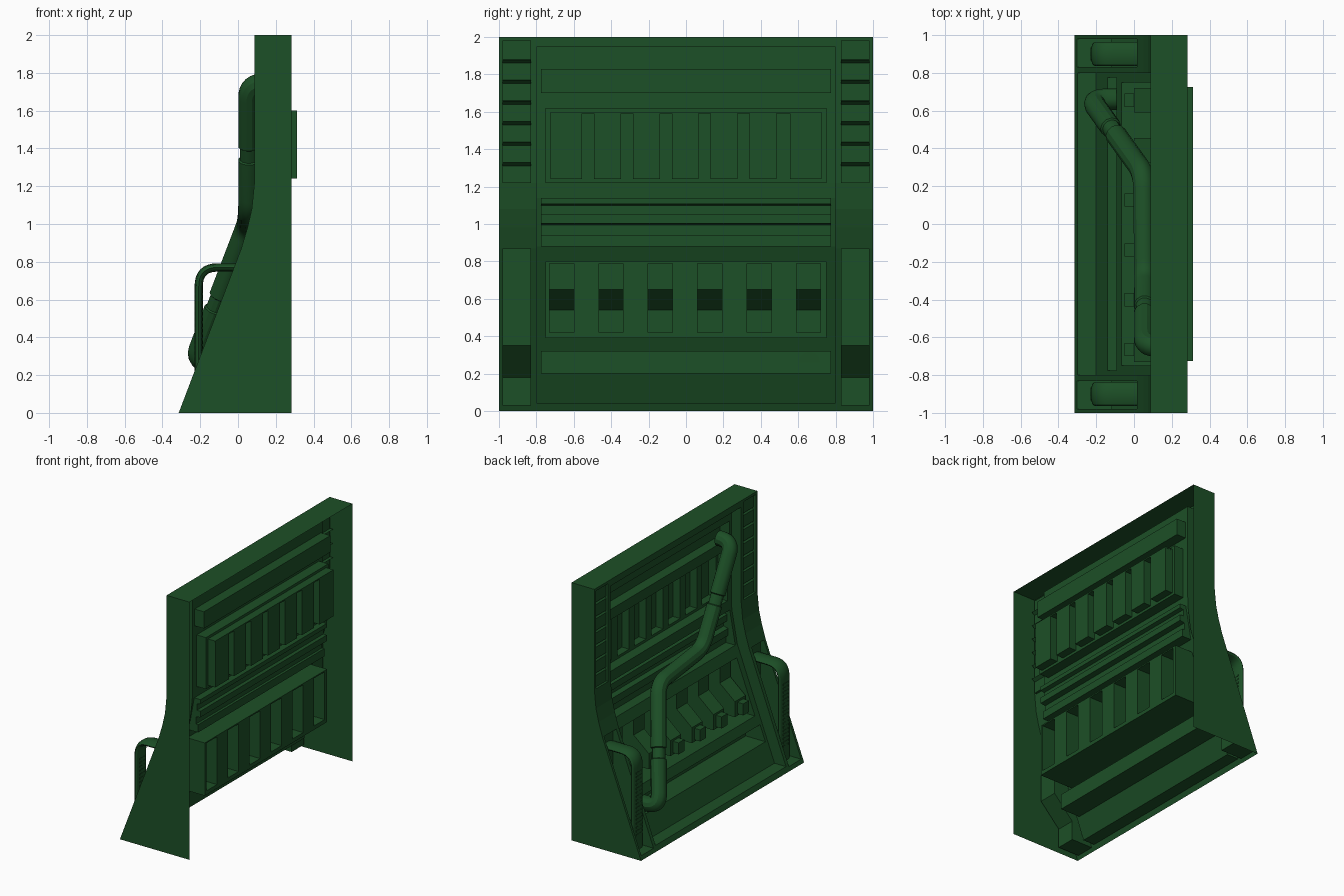
import bpy, bmesh
from mathutils import Vector

if "Cube" in bpy.data.objects:
    bpy.data.objects.remove(bpy.data.objects["Cube"])

green = bpy.data.materials.new("green_metal")
green.diffuse_color = (0.012, 0.08, 0.02, 1)
green.use_nodes = True
green.node_tree.nodes["Principled BSDF"].inputs["Base Color"].default_value = green.diffuse_color


def add_mesh(name, me):
    ob = bpy.data.objects.new(name, me)
    bpy.context.collection.objects.link(ob)
    me.materials.clear()
    me.materials.append(green)
    return ob


def finish(name, bm):
    me = bpy.data.meshes.new(name)
    bm.to_mesh(me)
    bm.free()
    return add_mesh(name, me)


def face(bm, pts, normal):
    """Face turned towards the given direction."""
    f = bm.faces.new([bm.verts.new(p) for p in pts])
    f.normal_update()
    if f.normal.dot(Vector(normal)) < 0:
        f.normal_flip()


def sheet(bm, pts, y0, y1):
    """Upward (x, z) polyline drawn out along y, facing the front side."""
    for (xa, za), (xb, zb) in zip(pts, pts[1:]):
        bm_pts = [(xa, y1, za), (xa, y0, za), (xb, y0, zb), (xb, y1, zb)]
        bm.faces.new([bm.verts.new(p) for p in bm_pts])


def wall(bm, poly, y, sign):
    face(bm, [(x, y, z) for x, z in poly], (0, sign, 0))


def pocket(bm, pts, y0, y1, ya, yb, floor=True):
    """Recess between y0 and y1 in a strip that reaches from ya to yb."""
    edge = [pts[0], pts[-1]]
    sheet(bm, edge, ya, y0)
    sheet(bm, edge, y1, yb)
    wall(bm, pts, y0, 1)
    wall(bm, pts, y1, -1)
    if floor:
        sheet(bm, pts, y0, y1)


def alternate(bm, base, cell, poly, spans, half, sign):
    """Recess floor that switches between two profiles along y."""
    y = -half
    for a, b in spans:
        sheet(bm, base, y, a)
        sheet(bm, cell, a, b)
        wall(bm, poly, a, sign)
        wall(bm, poly, b, -sign)
        y = b
    sheet(bm, base, y, half)


def box(bm, size, centre):
    verts = bmesh.ops.create_cube(bm, size=1)["verts"]
    bmesh.ops.scale(bm, vec=size, verts=verts)
    bmesh.ops.translate(bm, vec=centre, verts=verts)


def interp(pts, z):
    for (xa, za), (xb, zb) in zip(pts, pts[1:]):
        if z <= zb:
            return xa + (xb - xa) * (z - za) / (zb - za)
    return pts[-1][0]


OUTER = [(-.314, 0), (.017, .87), (.05, .98), (.073, 1.08), (.087, 1.22), (.087, 2)]
FLOOR = [(-.20, .04), (.146, .95), (.165, 1.1), (.17, 1.2), (.17, 1.95)]
BACK = .283


def o(z):
    return (interp(OUTER, z), z)


def f(z):
    return (interp(FLOOR, z), z)


# Outer shell: ends, top, rails and side strips
bm = bmesh.new()
for s in (1, -1):
    wall(bm, OUTER + [(BACK, 2), (BACK, 0)], s, s)
    wall(bm, [o(.04)] + OUTER[1:-1] + [o(1.95)] + FLOOR[::-1], .8 * s, -s)
face(bm, [(.087, -1, 2), (BACK, -1, 2), (BACK, 1, 2), (.087, 1, 2)], (0, 0, 1))
sheet(bm, [o(0), o(.04), FLOOR[0]], -.8, .8)
sheet(bm, [FLOOR[-1], o(1.95), o(2)], -.8, .8)

handle_well = [o(.03), (-.12, .03), (-.12, .18), (.045, .35), (.045, .87), o(.87)]
louvers = [o(1.22), (.105, 1.22)]
for i in range(6):
    z = 1.31 + .11 * i
    louvers += [(.105, z), (.13, z + .018), (.105, z + .019)]
louvers += [(.105, 1.98), o(1.98)]
for a, b, c, d in ((.8, .83, .98, 1), (-1, -.98, -.83, -.8)):
    sheet(bm, [o(0), o(.03)], a, d)
    pocket(bm, handle_well, b, c, a, d)
    sheet(bm, OUTER[1:5], a, d)
    pocket(bm, louvers, b, c, a, d)
    sheet(bm, [o(1.98), o(2)], a, d)
finish("wall_frame", bm)

# Centre panel with its grooves and recesses
bm = bmesh.new()
for z0, z1 in ((.04, .2), (.32, .39), (.8, .88), (1.14, 1.22), (1.62, 1.7), (1.83, 1.95)):
    sheet(bm, [f(z0), f(z1)], -.8, .8)
low_groove = [f(.2), (.03, .2), (.03, .32), f(.32)]
top_groove = [f(1.7), (.25, 1.7), (.25, 1.83), f(1.83)]
steps = [f(.88), (.20, .88), (.20, .94), (.18, .94), (.18, .995), (.22, 1.003), (.22, 1.05),
         (.19, 1.05), (.19, 1.1), (.22, 1.108), (.22, 1.14), f(1.14)]
for p in (low_groove, steps, top_groove):
    pocket(bm, p, -.775, .775, -.8, .8)

# Lower recess with six stepped columns
base = [f(.39), (.24, .39), (.24, .8), f(.8)]
poly = [(.24, .42), (0, .42), (0, .54), (.13, .65), (.13, .79), (.24, .79)]
column = base[:2] + poly + base[2:]
pocket(bm, base, -.75, .75, -.8, .8, floor=False)
spans = [(-.73 + .264 * i, -.60 + .264 * i) for i in range(6)]
alternate(bm, base, column, poly, spans, .75, -1)

# Upper recess with deep cells between fins
base = [f(1.22), (.25, 1.22), (.25, 1.59), (.312, 1.59), (.312, 1.6), (.25, 1.6), (.25, 1.62), f(1.62)]
rim = base[:2] + base[-2:]
poly = [(.25, 1.24), (.312, 1.24), (.312, 1.59), (.25, 1.59)]
cell = base[:2] + poly[:2] + base[4:]
pocket(bm, rim, -.75, .75, -.8, .8, floor=False)
ledge = [(.25, 1.59), (.312, 1.59), (.312, 1.6), (.25, 1.6)]
for s in (-1, 1):
    sheet(bm, rim, *sorted((.725 * s, .75 * s)))
    wall(bm, ledge, .725 * s, -s)
spans = [(-.724, -.555)] + [(-.492 + .208 * i, -.348 + .208 * i) for i in range(5)] + [(.555, .724)]
alternate(bm, base, cell, poly, spans, .725, 1)
finish("centre_panel", bm)

# Small blocks on the column fronts
bm = bmesh.new()
for i in range(6):
    box(bm, (.05, .07, .09), (-.025, -.665 + .264 * i, .48))
finish("column_blocks", bm)


def tube(name, pts, radius, bend, grooves=(), flat=1.0, y=0.0):
    """Round tube along a path with rounded corners; grooves are (segment, t)."""
    pts = [Vector(p) for p in pts]
    path = []
    for i, p in enumerate(pts):
        if 0 < i < len(pts) - 1:
            a = p + (pts[i - 1] - p).normalized() * bend
            b = p + (pts[i + 1] - p).normalized() * bend
            for k in range(9):
                t = k / 8
                path.append((a * (1 - t) ** 2 + p * 2 * t * (1 - t) + b * t * t, 1))
        else:
            path.append((p, 1))
        for seg, t in grooves:
            if seg == i:
                d = (pts[i + 1] - p).normalized()
                c = p.lerp(pts[i + 1], t)
                path += [(c + d * s, r) for s, r in ((-.042, 1), (-.036, .84), (.036, .84), (.042, 1))]
    cu = bpy.data.curves.new(name, 'CURVE')
    cu.dimensions = '3D'
    cu.bevel_depth = radius
    cu.bevel_resolution = 4
    cu.use_fill_caps = True
    sp = cu.splines.new('POLY')
    sp.points.add(len(path) - 1)
    for q, (co, r) in zip(sp.points, path):
        q.co = (*co, 1)
        q.radius = r
    tmp = bpy.data.objects.new(name + "_path", cu)
    bpy.context.collection.objects.link(tmp)
    dg = bpy.context.evaluated_depsgraph_get()
    me = bpy.data.meshes.new_from_object(tmp.evaluated_get(dg))
    bpy.data.objects.remove(tmp)
    for v in me.vertices:
        v.co.y = v.co.y * flat + y
    ob = add_mesh(name, me)
    bpy.ops.object.select_all(action='DESELECT')
    ob.select_set(True)
    bpy.context.view_layer.objects.active = ob
    bpy.ops.object.shade_smooth_by_angle()


# Large pipe crossing the panel
tube("pipe", [(.03, .66, .26), (-.23, .66, .27), (.05, .27, 1.0), (.057, -.28, 1.06),
              (.057, -.65, 1.745), (.17, -.65, 1.745)],
     .057, .09, grooves=[(1, .43), (3, .46)])

# Side handles with ribbed grips
for s, side in ((1, "left"), (-1, "right")):
    tube("handle_" + side, [(.044, 0, .77), (-.208, 0, .77), (-.208, 0, .031)],
         .022, .1, flat=2.9, y=.9 * s)
    bm = bmesh.new()
    for i in range(17):
        box(bm, (.046, .07, .012), (-.208, .9 * s, .15 + .03 * i))
    finish("grip_ribs_" + side, bm)
